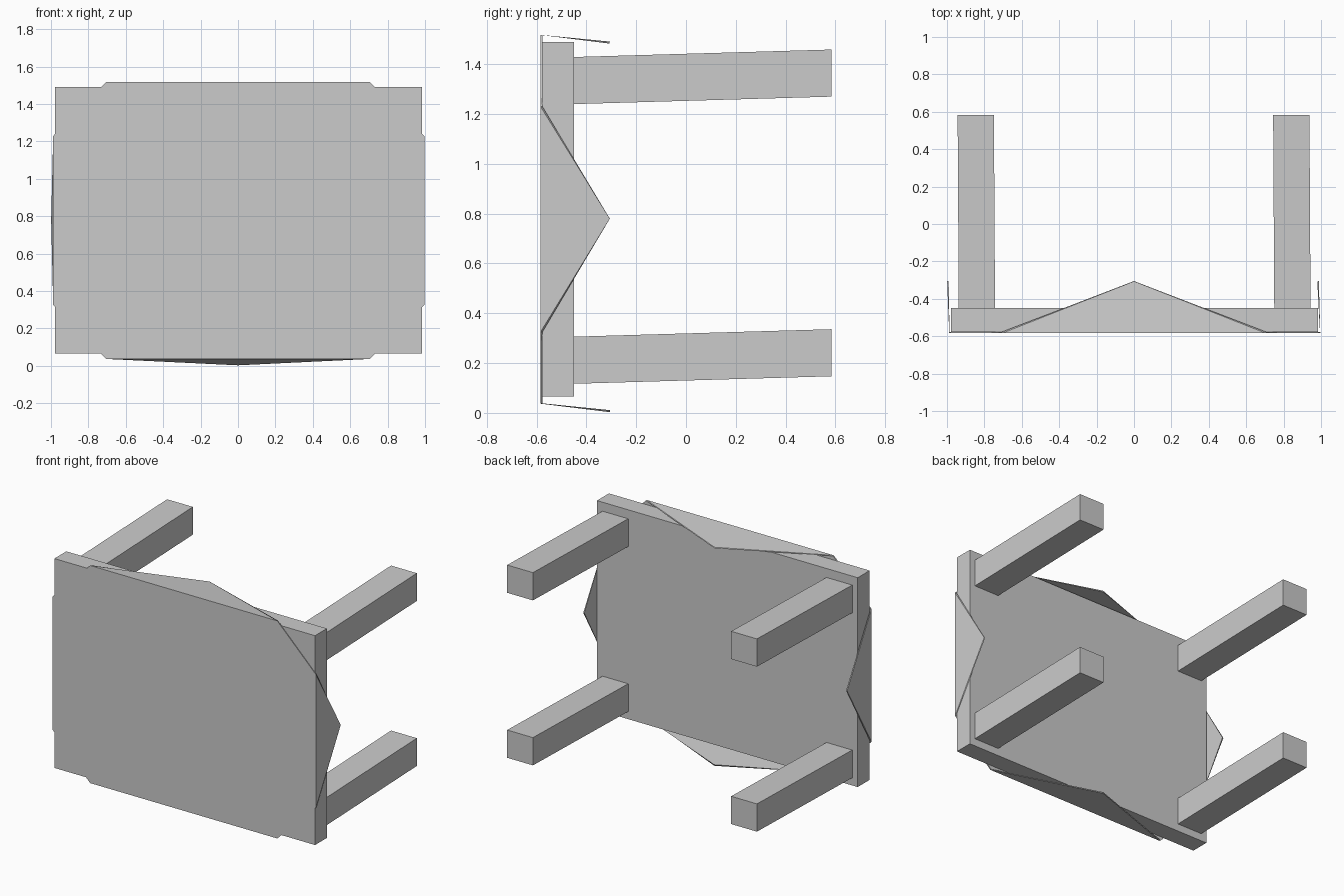
import bpy, bmesh

if "Cube" in bpy.data.objects:
    bpy.data.objects.remove(bpy.data.objects["Cube"])


def make_object(name, verts, faces):
    mesh = bpy.data.meshes.new(name)
    bm = bmesh.new()
    vs = [bm.verts.new(v) for v in verts]
    for f in faces:
        bm.faces.new([vs[i] for i in f])
    bmesh.ops.recalc_face_normals(bm, faces=bm.faces[:])
    bm.to_mesh(mesh)
    bm.free()
    obj = bpy.data.objects.new(name, mesh)
    bpy.context.collection.objects.link(obj)
    return obj


def slanted_box(name, x0, x1, y0, y1, z0, z1, dx=0.0, dz=0.0):
    """Box running along y whose far end is shifted by dx, dz."""
    ring = [(x0, z0), (x1, z0), (x1, z1), (x0, z1)]
    verts = [(x, y0, z) for x, z in ring] + [(x + dx, y1, z + dz) for x, z in ring]
    faces = [(0, 1, 2, 3), (4, 5, 6, 7)]
    faces += [(i, (i + 1) % 4, 4 + (i + 1) % 4, 4 + i) for i in range(4)]
    return make_object(name, verts, faces)


# Table top, tipped over to face the front
slanted_box("table_top", -0.978, 0.985, -0.578, -0.45, 0.065, 1.49)

# Four legs pointing backwards, with a slight tilt
for side, x in (("left", -0.937), ("right", 0.75)):
    for level, z in (("lower", 0.117), ("upper", 1.24)):
        slanted_box(f"{level}_{side}_leg", x, x + 0.194, -0.45, 0.584,
                    z, z + 0.189, dx=-0.006, dz=0.03)

# Tablecloth: octagonal panel with a pointed flap folded over each edge
front, tip = -0.584, -0.306
octagon = [(-0.705, 0.037), (0.705, 0.037), (0.996, 0.325), (0.996, 1.23),
           (0.705, 1.518), (-0.705, 1.518), (-0.988, 1.23), (-0.988, 0.325)]
verts = [(x, front, z) for x, z in octagon]
verts += [(0, tip, 0.003), (0.988, tip, 0.78), (0, tip, 1.491), (-0.999, tip, 0.78)]
faces = [tuple(range(8))] + [(2 * i + 1, 2 * i, 8 + i) for i in range(4)]
cloth = make_object("tablecloth", verts, faces)
# Orient the sheet outwards so the thickness goes inwards
if cloth.data.polygons[0].normal.y > 0:
    cloth.data.flip_normals()
solid = cloth.modifiers.new("thickness", "SOLIDIFY")
solid.thickness = 0.008
solid.offset = -1
